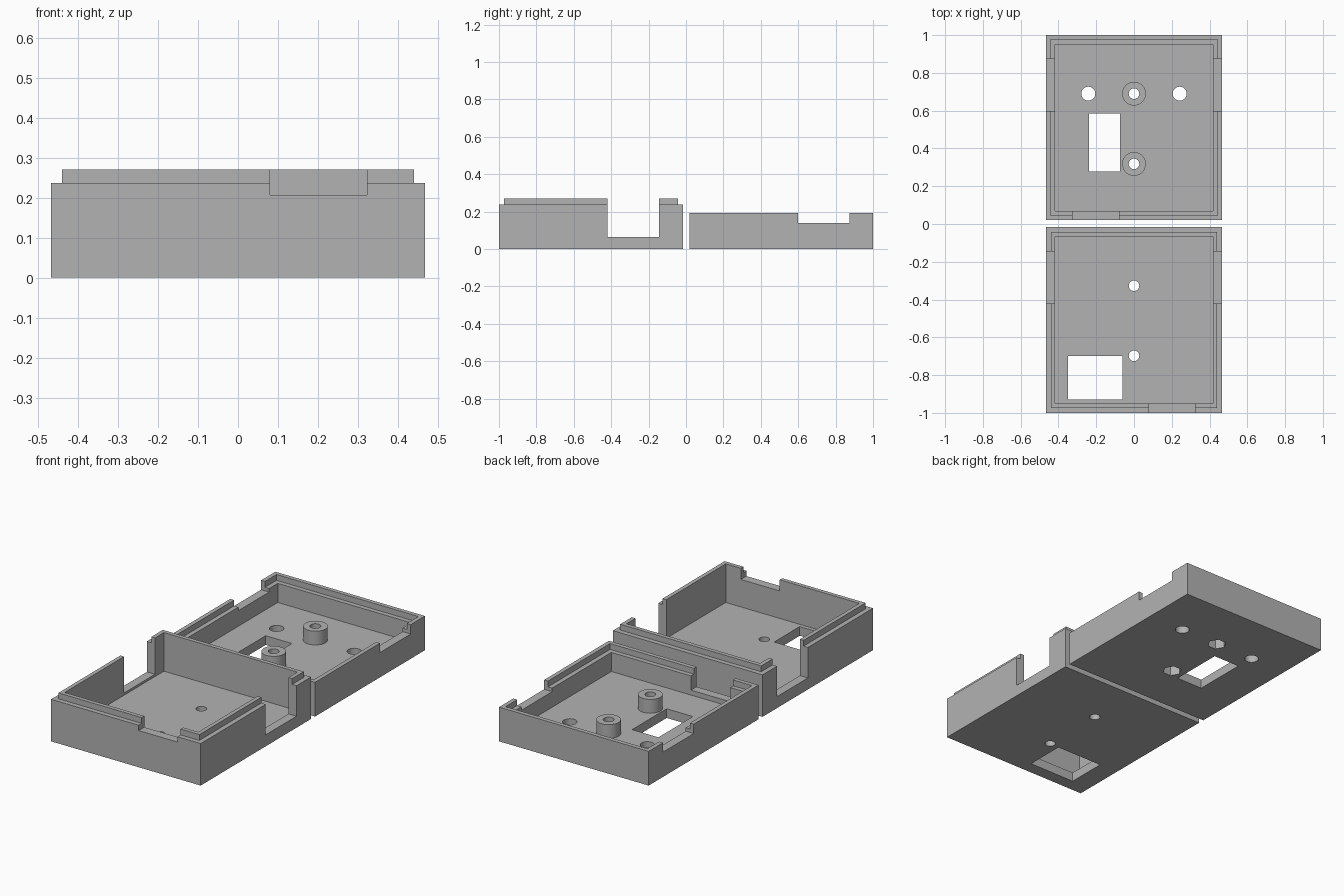
import bpy
import bmesh
import math
from mathutils import Matrix

old = bpy.data.objects.get("Cube")
if old:
    bpy.data.objects.remove(old, do_unlink=True)

GREY = (0.45, 0.45, 0.45, 1.0)
plastic = bpy.data.materials.new("grey plastic")
plastic.use_nodes = True
plastic.diffuse_color = GREY
plastic.node_tree.nodes["Principled BSDF"].inputs["Base Color"].default_value = GREY

HALF_W = 0.467
WALL = 0.05
FLOOR = 0.052


def make_object(name, bm):
    bmesh.ops.recalc_face_normals(bm, faces=bm.faces)
    mesh = bpy.data.meshes.new(name)
    bm.to_mesh(mesh)
    bm.free()
    mesh.materials.append(plastic)
    obj = bpy.data.objects.new(name, mesh)
    bpy.context.collection.objects.link(obj)
    return obj


def tray(name, y0, y1, profile):
    """Open tray: rectangular rings of (inset, height), closed at both ends."""
    bm = bmesh.new()
    rings = []
    for inset, z in profile:
        x, a, b = HALF_W - inset, y0 + inset, y1 - inset
        rings.append([bm.verts.new((px, py, z))
                      for px, py in ((-x, a), (x, a), (x, b), (-x, b))])
    for low, high in zip(rings, rings[1:]):
        for i in range(4):
            j = (i + 1) % 4
            bm.faces.new((low[i], low[j], high[j], high[i]))
    bm.faces.new(rings[0])
    bm.faces.new(rings[-1])
    return make_object(name, bm)


def box(x0, x1, y0, y1, z0, z1):
    bm = bmesh.new()
    centre = Matrix.Translation(((x0 + x1) / 2, (y0 + y1) / 2, (z0 + z1) / 2))
    size = Matrix.Diagonal((x1 - x0, y1 - y0, z1 - z0, 1))
    bmesh.ops.create_cube(bm, size=1, matrix=centre @ size)
    return make_object("box_tool", bm)


def cylinder(x, y, radius, z0, z1, sides=32):
    bm = bmesh.new()
    place = Matrix.Translation((x, y, (z0 + z1) / 2)) @ Matrix.Rotation(math.pi / 2, 4, 'Z')
    bmesh.ops.create_cone(bm, cap_ends=True, segments=sides, radius1=radius,
                          radius2=radius, depth=z1 - z0, matrix=place)
    return make_object("round_tool", bm)


def combine(target, tool, operation='DIFFERENCE'):
    """Apply a boolean and discard its tool."""
    tool.hide_render = True
    mod = target.modifiers.new("shape", 'BOOLEAN')
    mod.operation = operation
    mod.solver = 'EXACT'
    mod.object = tool
    bpy.context.view_layer.objects.active = target
    bpy.ops.object.modifier_apply(modifier=mod.name)
    bpy.data.objects.remove(tool, do_unlink=True)


# Deep tray with a raised inner lip
deep = tray("deep_case_half", -1, -0.015, [
    (0, 0), (0, 0.237), (0.027, 0.237), (0.027, 0.27), (WALL, 0.27), (WALL, FLOOR)])
combine(deep, box(-1, 1, -0.42, -0.145, 0.065, 0.5))         # side openings
combine(deep, box(0.08, 0.323, -1.1, -0.94, 0.207, 0.5))     # front notch
combine(deep, box(-0.35, -0.06, -0.928, -0.7, -0.1, 0.15))   # floor window
for y in (-0.327, -0.698):
    combine(deep, cylinder(0, y, 0.028, -0.1, 0.15))         # screw holes

# Shallow tray with a recessed inner ledge
shallow = tray("shallow_case_half", 0.02, 1, [
    (0, 0), (0, 0.193), (0.024, 0.193), (0.024, 0.16), (WALL, 0.16), (WALL, FLOOR)])
combine(shallow, box(-1, 1, 0.598, 0.873, 0.14, 0.5))        # side openings
combine(shallow, box(-0.325, -0.08, -0.1, 0.08, 0.08, 0.5))  # front notch
combine(shallow, box(-0.237, -0.073, 0.277, 0.585, -0.1, 0.15))  # floor window
for x in (-0.242, 0.242):
    combine(shallow, cylinder(x, 0.69, 0.037, -0.1, 0.15))   # indicator holes

# Screw posts with hexagonal nut pockets underneath
for y in (0.69, 0.318):
    combine(shallow, cylinder(0, y, 0.063, 0.03, 0.13), 'UNION')
    combine(shallow, cylinder(0, y, 0.028, -0.1, 0.3))
    combine(shallow, cylinder(0, y, 0.05, -0.1, 0.065, 6))

# Smooth the round walls, keep the corners crisp
for part in (deep, shallow):
    bpy.ops.object.select_all(action='DESELECT')
    part.select_set(True)
    bpy.context.view_layer.objects.active = part
    bpy.ops.object.shade_smooth_by_angle(angle=math.radians(30))
